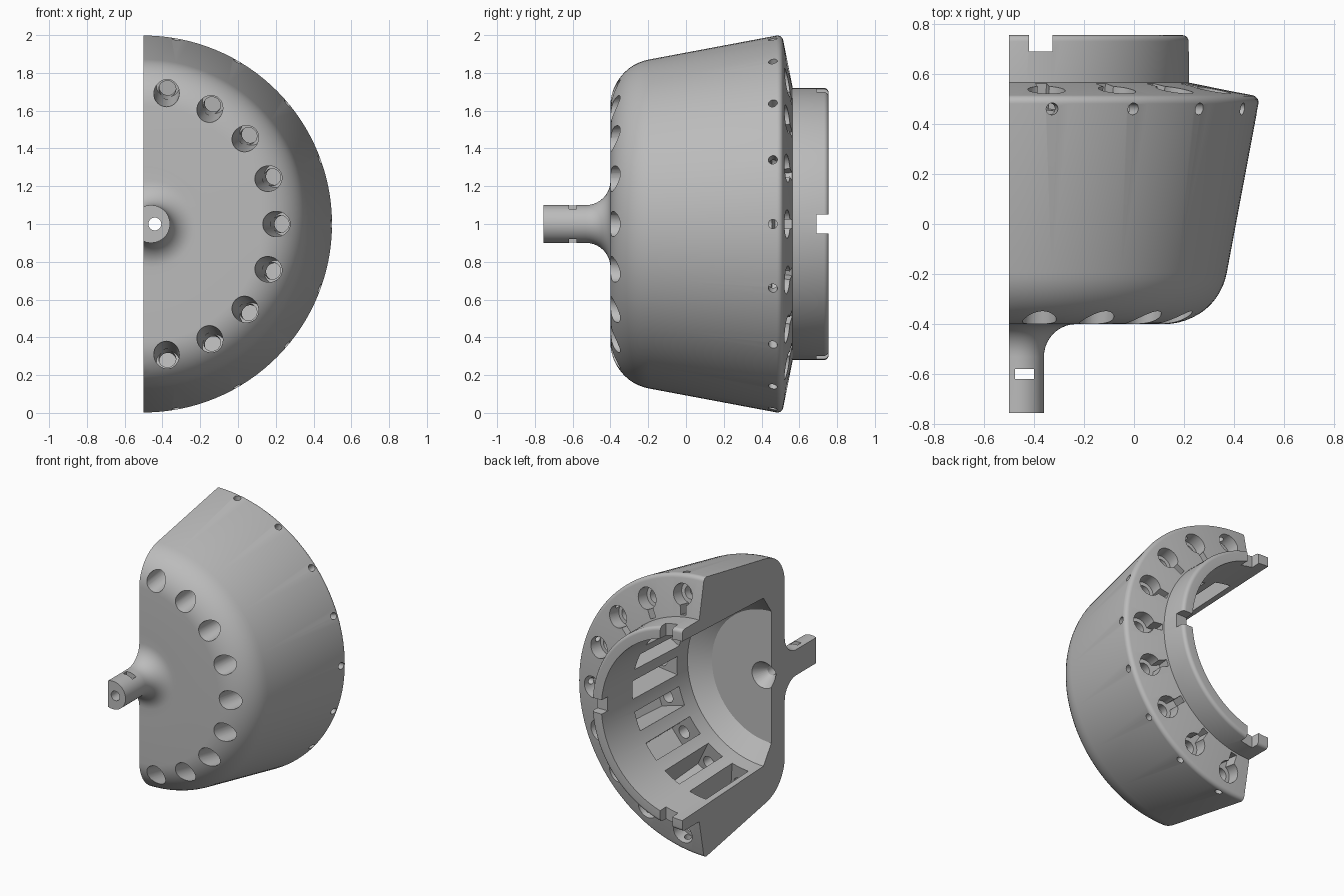
import bpy, bmesh, math
from mathutils import Matrix, Vector

cube = bpy.data.objects.get("Cube")
if cube:
    bpy.data.objects.remove(cube, do_unlink=True)

grey = bpy.data.materials.new("plain grey")
grey.use_nodes = True
grey.diffuse_color = (0.5, 0.5, 0.5, 1)
grey.node_tree.nodes["Principled BSDF"].inputs["Base Color"].default_value = grey.diffuse_color

AXIS_X, AXIS_Z = -0.5, 1.0
ANGLES = [math.radians(a) for a in range(-80, 81, 20)]
TILT = math.radians(10)


def finish(bm, name):
    bmesh.ops.recalc_face_normals(bm, faces=bm.faces)
    mesh = bpy.data.meshes.new(name)
    bm.to_mesh(mesh)
    bm.free()
    mesh.materials.append(grey)
    obj = bpy.data.objects.new(name, mesh)
    bpy.context.collection.objects.link(obj)
    return obj


def arc(cx, cy, radius, start, end, steps):
    """Points of an arc in the radius / y plane, in degrees."""
    out = []
    for i in range(steps + 1):
        a = math.radians(start + (end - start) * i / steps)
        out.append((cx + radius * math.cos(a), cy + radius * math.sin(a)))
    return out


def lathe(name, profile, x, steps):
    """Full turn of a profile about a line parallel to y."""
    bm = bmesh.new()
    verts = [bm.verts.new((x + r, y, AXIS_Z)) for r, y in profile]
    edges = [bm.edges.new(pair) for pair in zip(verts, verts[1:])]
    bmesh.ops.spin(bm, geom=verts + edges, cent=(x, 0, AXIS_Z), axis=(0, 1, 0),
                   angle=math.tau, steps=steps)
    bmesh.ops.remove_doubles(bm, verts=bm.verts, dist=0.00005)
    return finish(bm, name)


def rod(bm, frame, start, end, r1, r2, sides=32):
    """Rod or cone along the local y axis of a frame."""
    place = frame @ Matrix.Translation((0, (start + end) / 2, 0)) @ Matrix.Rotation(-math.pi / 2, 4, 'X')
    bmesh.ops.create_cone(bm, cap_ends=True, segments=sides, radius1=r1, radius2=r2,
                          depth=end - start, matrix=place)


def box(bm, frame, low, high):
    low, high = Vector(low), Vector(high)
    size = high - low
    bmesh.ops.create_cube(bm, size=1, matrix=frame @ Matrix.Translation((low + high) / 2)
                          @ Matrix.Diagonal((*size, 1)))


def combine(target, tool, operation):
    mod = target.modifiers.new(tool.name, 'BOOLEAN')
    mod.operation, mod.solver, mod.object = operation, 'EXACT', tool
    tool.hide_render = True
    bpy.context.view_layer.objects.active = target
    bpy.ops.object.modifier_apply(modifier=mod.name)
    bpy.data.objects.remove(tool, do_unlink=True)


def cut_each(name, frames, shape):
    """Subtract one shape placed in every frame."""
    bm = bmesh.new()
    for frame in frames:
        shape(bm, frame)
    combine(body, finish(bm, name), 'DIFFERENCE')


# Hollow turned body with the rear collar
body = lathe("rotor_half", [(0, -0.4), (0.3, -0.4)]
             + arc(0.625, -0.15, 0.25, -90, -10, 12)
             + arc(0.968, 0.485, 0.03, -8, 80, 5)
             + [(0.72, 0.565)] + arc(0.695, 0.73, 0.025, 0, 90, 5)
             + [(0.64, 0.755), (0.6, -0.16), (0.47, -0.25), (0, -0.25)], AXIS_X, 128)

# Front spindle with a flared root
spindle = lathe("spindle", [(0, -0.755), (0.1, -0.755)]
                + arc(0.23, -0.53, 0.13, 180, 90, 10)
                + [(0.23, -0.34), (0, -0.34)], -0.46, 48)
combine(body, spindle, 'UNION')

# Keep one half
bm = bmesh.new()
box(bm, Matrix(), (AXIS_X, -2, -1), (2, 2, 3))
combine(body, finish(bm, "half_space"), 'INTERSECT')

# Spindle bore, inner dimple and cross slot
world = [Matrix()]
bore = [Matrix.Translation((-0.44, 0, AXIS_Z))]
cut_each("spindle_bore", bore, lambda b, f: rod(b, f, -0.9, -0.1, 0.034, 0.034))
cut_each("dimple", bore, lambda b, f: rod(b, f, -0.34, -0.24, 0.034, 0.1))
cut_each("cross_slot", world, lambda b, f: box(b, f, (-0.475, -0.62, 0.8), (-0.4, -0.58, 1.2)))

# Ring of tilted tube pockets
radial = [Matrix.Translation((AXIS_X, 0, AXIS_Z)) @ Matrix.Rotation(-a, 4, 'Y') for a in ANGLES]
tilted = [f @ Matrix.Translation((0.7, -0.4, 0)) @ Matrix.Rotation(-TILT, 4, 'Z') for f in radial]
inset = [f @ Matrix.Translation((-0.02, 0, 0)) for f in tilted]
cut_each("windows", tilted, lambda b, f: box(b, f, (-0.28, 0.33, -0.065), (0.065, 0.8, 0.065)))
cut_each("front_bores", tilted, lambda b, f: rod(b, f, -0.1, 0.26, 0.07, 0.062))
cut_each("inner_bores", inset, lambda b, f: rod(b, f, 0.2, 0.4, 0.045, 0.045))
cut_each("rear_bores", tilted, lambda b, f: rod(b, f, 0.75, 0.95, 0.048, 0.048))
cut_each("rear_counterbores", tilted, lambda b, f: rod(b, f, 0.86, 1.1, 0.075, 0.075))
cut_each("rear_keyways", tilted, lambda b, f: box(b, f, (-0.135, 0.86, -0.023), (0, 1.02, 0.023)))

# Radial screw holes near the rim
screws = [f @ Matrix.Translation((0, 0.46, 0)) @ Matrix.Rotation(-math.pi / 2, 4, 'Z') for f in radial]
cut_each("screw_holes", screws, lambda b, f: rod(b, f, 0.89, 1.1, 0.024, 0.024, 16))

# Collar notches: side, top and bottom
cut_each("side_notch", world, lambda b, f: box(b, f, (0.05, 0.69, 0.95), (0.4, 0.9, 1.05)))
cut_each("end_notches", world, lambda b, f: box(b, f, (-0.42, 0.69, 0), (-0.325, 0.9, 2)))

bpy.ops.object.select_all(action='DESELECT')
body.select_set(True)
bpy.context.view_layer.objects.active = body
bpy.ops.object.shade_smooth_by_angle(angle=math.radians(25))
